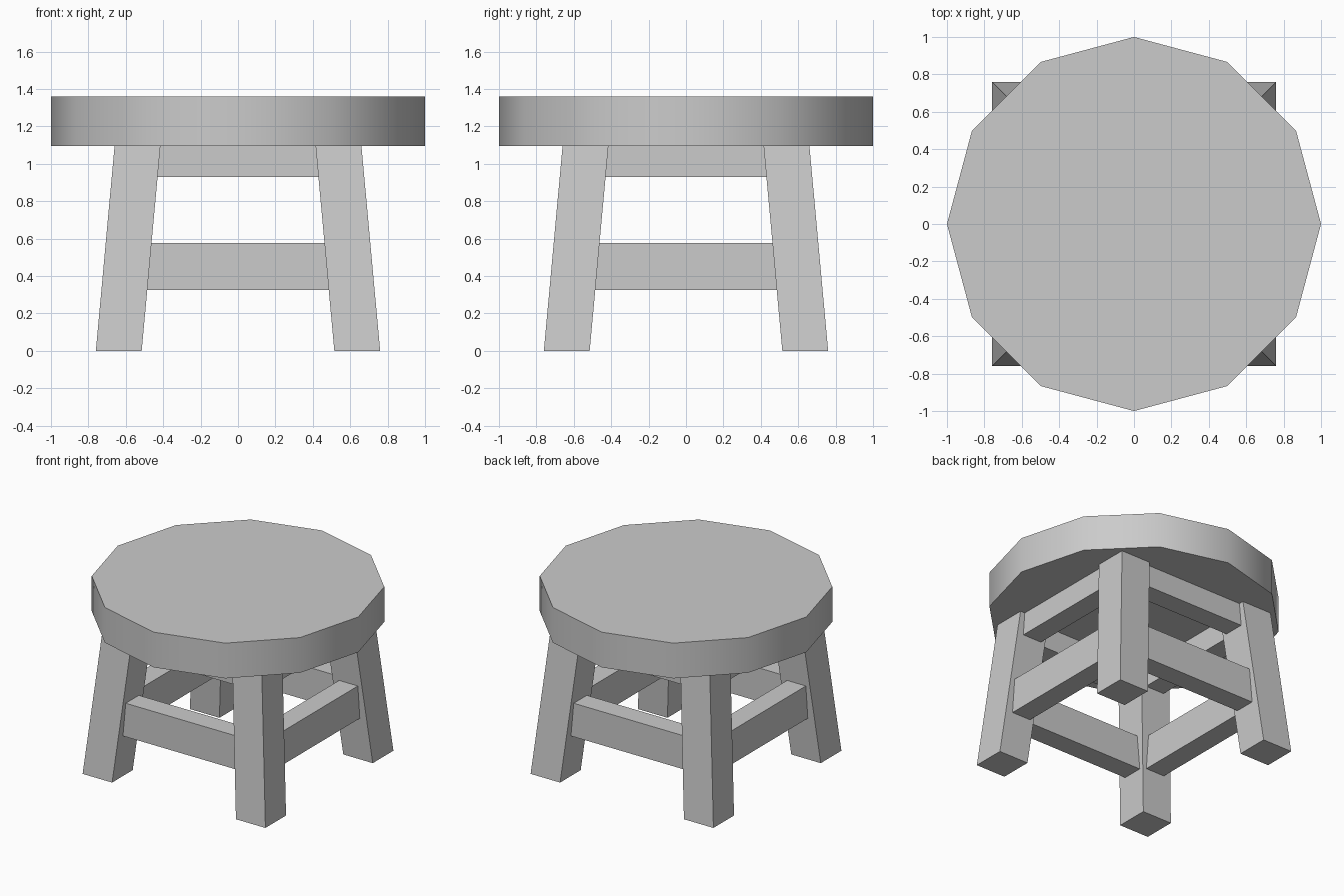
import bpy, bmesh, math
from mathutils import Matrix

if "Cube" in bpy.data.objects:
    bpy.data.objects.remove(bpy.data.objects["Cube"])

LEAN = 0.1 / 1.095          # outward splay of the legs per unit height
SEAT_Z, TOP_Z = 1.095, 1.36


def prism(name, bottom, top, spin=0):
    """Solid box between two four-point rings, turned about z."""
    bm = bmesh.new()
    lo = [bm.verts.new(p) for p in bottom]
    hi = [bm.verts.new(p) for p in top]
    bm.faces.new(lo[::-1])
    bm.faces.new(hi)
    for i in range(4):
        j = (i + 1) % 4
        bm.faces.new((lo[i], lo[j], hi[j], hi[i]))
    bm.transform(Matrix.Rotation(spin, 4, 'Z'))
    bmesh.ops.recalc_face_normals(bm, faces=bm.faces)
    me = bpy.data.meshes.new(name)
    bm.to_mesh(me)
    bm.free()
    ob = bpy.data.objects.new(name, me)
    bpy.context.collection.objects.link(ob)
    return ob


def rect(x0, x1, y0, y1, z):
    return [(x0, y0, z), (x1, y0, z), (x1, y1, z), (x0, y1, z)]


def leg_ring(z):
    a, b = 0.515 - LEAN * z, 0.76 - LEAN * z
    return rect(a, b, -b, -a, z)


def rail_ring(y, z):
    # ends follow the leaning inner faces of the legs
    x = 0.517 - LEAN * z
    return rect(-x, x, -y - 0.078, -y + 0.078, z)


# Round twelve-sided seat
bpy.ops.mesh.primitive_cylinder_add(vertices=12, radius=1, depth=TOP_Z - SEAT_Z,
                                    location=(0, 0, (TOP_Z + SEAT_Z) / 2))
seat = bpy.context.object
seat.name = "seat"
bpy.ops.object.shade_smooth_by_angle(angle=math.radians(40))

# Splayed legs with lower and upper rails, one set per side
legs = ["front_right", "back_right", "back_left", "front_left"]
sides = ["front", "right", "back", "left"]
for i in range(4):
    spin = i * math.pi / 2
    prism(legs[i] + "_leg", leg_ring(0), leg_ring(SEAT_Z), spin)
    prism(sides[i] + "_lower_rail", rail_ring(0.595, 0.325), rail_ring(0.595, 0.577), spin)
    prism(sides[i] + "_upper_rail", rail_ring(0.545, 0.93), rail_ring(0.545, 1.1), spin)
